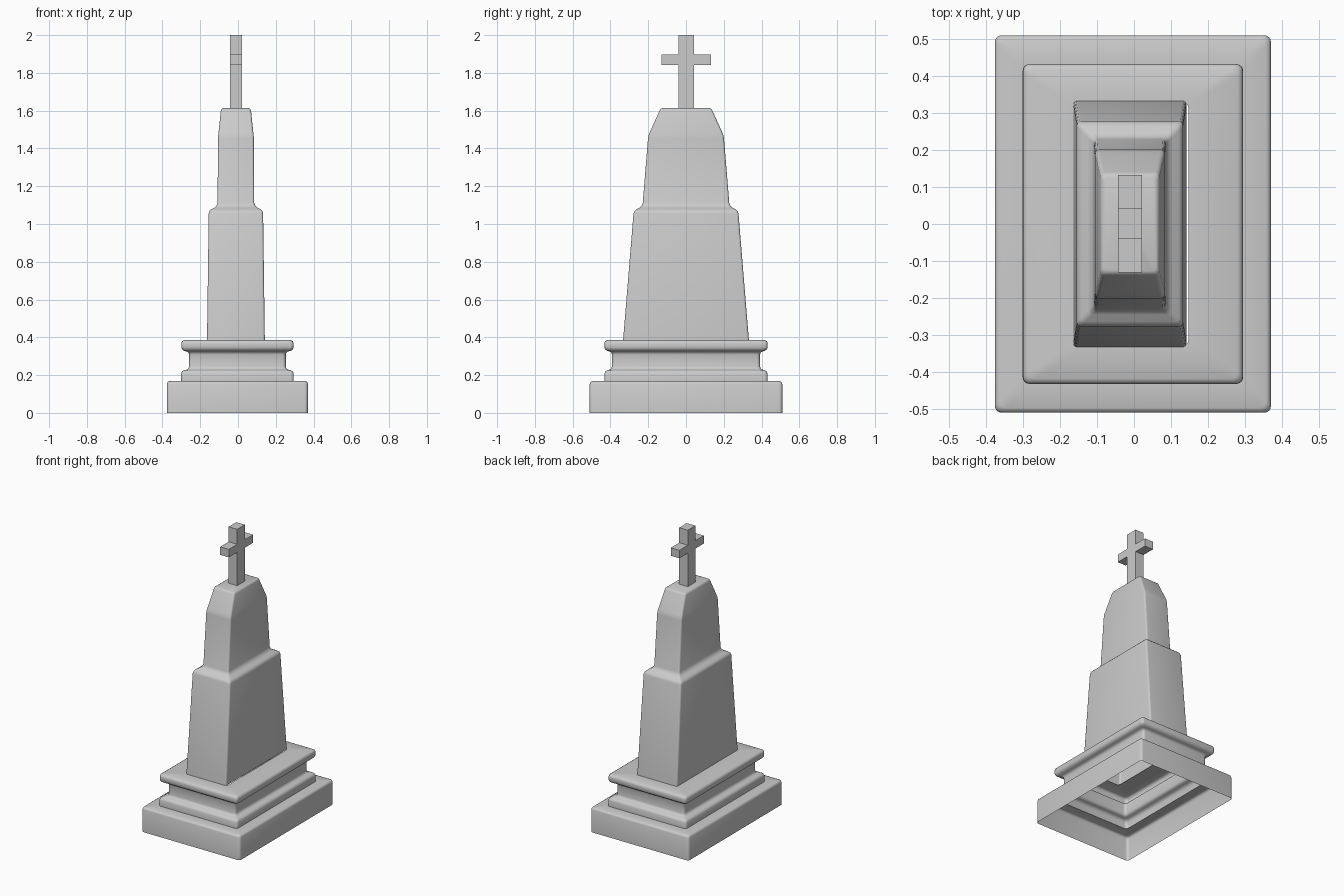
import bpy, bmesh
from math import cos, sin, pi, radians

if "Cube" in bpy.data.objects:
    bpy.data.objects.remove(bpy.data.objects["Cube"])


def make_object(name, bm):
    bmesh.ops.recalc_face_normals(bm, faces=bm.faces)
    mesh = bpy.data.meshes.new(name)
    bm.to_mesh(mesh)
    bm.free()
    obj = bpy.data.objects.new(name, mesh)
    bpy.context.collection.objects.link(obj)
    return obj


def smooth(obj, angle):
    bpy.ops.object.select_all(action='DESELECT')
    obj.select_set(True)
    bpy.context.view_layer.objects.active = obj
    bpy.ops.object.shade_smooth_by_angle(angle=radians(angle))


def rounded_ring(bm, z, hx, hy, cx, r, steps=4):
    """Ring of vertices around a rectangle with rounded corners."""
    verts = []
    for k, (sx, sy) in enumerate([(1, 1), (-1, 1), (-1, -1), (1, -1)]):
        for i in range(steps + 1):
            a = (k + i / steps) * pi / 2
            verts.append(bm.verts.new((cx + sx * (hx - r) + r * cos(a),
                                       sy * (hy - r) + r * sin(a), z)))
    return verts


def loft(name, profile, cx, r, cap=False):
    """Open-bottomed shell through rows of (z, half width x, half width y)."""
    bm = bmesh.new()
    rings = [rounded_ring(bm, z, hx, hy, cx, r) for z, hx, hy in profile]
    for a, b in zip(rings, rings[1:]):
        n = len(a)
        for i in range(n):
            j = (i + 1) % n
            bm.faces.new((a[i], a[j], b[j], b[i]))
    if cap:
        bm.faces.new(rings[-1])
    obj = make_object(name, bm)
    smooth(obj, 50)
    return obj


# Stepped base: plinth, lower moulding, recessed neck, upper moulding
loft("stepped_base", [
    (0, .373, .51), (.153, .373, .51), (.164, .369, .506), (.168, .36, .497),
    (.168, .298, .432), (.208, .298, .432), (.220, .293, .427), (.226, .282, .416),
    (.229, .268, .404), (.235, .259, .395), (.246, .256, .392),
    (.308, .256, .392), (.319, .259, .395), (.325, .268, .404),
    (.328, .282, .416), (.335, .293, .427), (.346, .297, .432),
    (.369, .297, .432), (.380, .293, .428), (.385, .283, .418),
    (.385, .150, .331)], -.003, .018)

# Tapered shaft with a stepped shoulder and chamfered top
loft("tapered_shaft", [
    (.385, .153, .333), (1.055, .144, .278), (1.068, .141, .273), (1.077, .132, .264),
    (1.086, .114, .245), (1.096, .103, .235), (1.112, .097, .229),
    (1.455, .095, .201), (1.47, .094, .198), (1.485, .092, .192),
    (1.600, .080, .140), (1.609, .077, .135), (1.613, .070, .127)],
    -.011, .012, cap=True)

# Cross: outline in the y-z plane, extruded along x
half = [(.041, 1.61), (.041, 1.842), (.132, 1.842), (.132, 1.897), (.041, 1.897), (.041, 2.0)]
outline = half + [(-y, z) for y, z in reversed(half)]
bm = bmesh.new()
face = bm.faces.new([bm.verts.new((-.043, y + .001, z)) for y, z in outline])
ext = bmesh.ops.extrude_face_region(bm, geom=[face])
bmesh.ops.translate(bm, vec=(.065, 0, 0),
                    verts=[v for v in ext["geom"] if isinstance(v, bmesh.types.BMVert)])
make_object("top_cross", bm)
